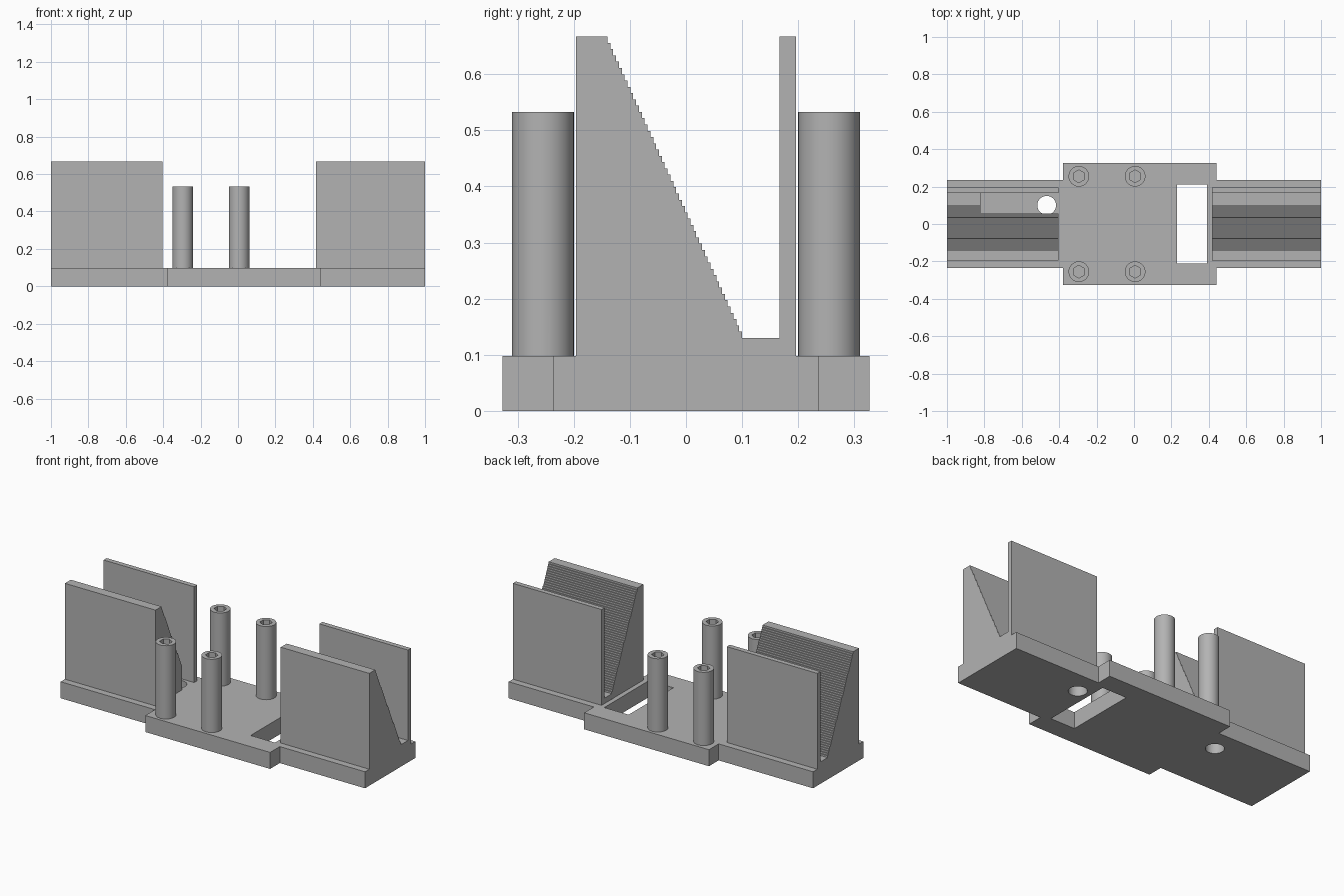
import bpy, bmesh, math

if "Cube" in bpy.data.objects:
    bpy.data.objects.remove(bpy.data.objects["Cube"])

grey = bpy.data.materials.new("plain grey")
grey.diffuse_color = (0.45, 0.45, 0.45, 1)
grey.use_nodes = True
grey.node_tree.nodes["Principled BSDF"].inputs["Base Color"].default_value = grey.diffuse_color


def prism(name, pts, depth):
    """Solid made by sweeping a closed 3D outline along a depth vector."""
    me = bpy.data.meshes.new(name)
    bm = bmesh.new()
    face = bm.faces.new([bm.verts.new(p) for p in pts])
    ext = bmesh.ops.extrude_face_region(bm, geom=[face])
    bmesh.ops.translate(bm, vec=depth,
                        verts=[v for v in ext["geom"] if isinstance(v, bmesh.types.BMVert)])
    bmesh.ops.recalc_face_normals(bm, faces=bm.faces)
    bm.to_mesh(me)
    bm.free()
    me.materials.append(grey)
    ob = bpy.data.objects.new(name, me)
    bpy.context.collection.objects.link(ob)
    return ob


def box(name, x0, x1, y0, y1, z0, z1):
    return prism(name, [(x0, y0, z0), (x1, y0, z0), (x1, y1, z0), (x0, y1, z0)], (0, 0, z1 - z0))


def rod(name, x, y, r, z0, z1, n=48):
    ring = [(x + r * math.sin(2 * math.pi * i / n), y + r * math.cos(2 * math.pi * i / n), z0)
            for i in range(n)]
    return prism(name, ring, (0, 0, z1 - z0))


def combine(target, tool, op):
    """Apply a boolean and discard the tool."""
    mod = target.modifiers.new(op, "BOOLEAN")
    mod.operation, mod.object, mod.solver = op, tool, "EXACT"
    bpy.context.view_layer.objects.active = target
    bpy.ops.object.modifier_apply(modifier=mod.name)
    bpy.data.objects.remove(tool, do_unlink=True)


# Base: narrow ends with a wider middle plate
W, N, T = 0.327, 0.236, 0.098
outline = [(-1, -N), (-0.38, -N), (-0.38, -W), (0.44, -W), (0.44, -N), (1, -N)]
outline += [(x, -y) for x, y in reversed(outline)]
holder = prism("stepped_holder", [(x, y, 0) for x, y in outline], (0, 0, T))

# Two racks: stepped ramp in front, channel, thin wall behind
STEPS, TOP, FLOOR = 48, 0.667, 0.13
dy, dz = (0.105 + 0.14) / STEPS, (TOP - FLOOR) / STEPS
profile = [(-0.196, 0.05), (-0.196, TOP), (-0.14, TOP)]
for i in range(STEPS):
    y, z = -0.14 + i * dy, TOP - (i + 1) * dz
    profile += [(y, z), (y + dy, z)]
profile += [(0.167, FLOOR), (0.167, TOP), (0.196, TOP), (0.196, 0.05)]
for x0, x1 in ((-1, -0.405), (0.418, 1)):
    rack = prism("rack", [(x0, y, z) for y, z in profile], (x1 - x0, 0, 0))
    combine(holder, rack, "UNION")

# Pocket in the left ramp, slot in the plate, holes from underneath
combine(holder, box("pocket", -0.82, -0.39, 0.055, 0.167, T, 0.5), "DIFFERENCE")
combine(holder, box("slot", 0.23, 0.39, -0.21, 0.21, -0.1, 0.3), "DIFFERENCE")
for x, top in ((-0.467, 0.2), (0.467, T)):
    combine(holder, rod("hole", x, 0.1, 0.05, -0.1, top), "DIFFERENCE")

# Four round posts with hexagonal sockets
for x in (-0.295, 0.006):
    for y in (-0.255, 0.255):
        combine(holder, rod("post", x, y, 0.055, 0.05, 0.533), "UNION")
        combine(holder, rod("socket", x, y, 0.034, T, 0.6, 6), "DIFFERENCE")

bpy.ops.object.select_all(action="DESELECT")
holder.select_set(True)
bpy.context.view_layer.objects.active = holder
bpy.ops.object.shade_smooth_by_angle(angle=math.radians(30))
